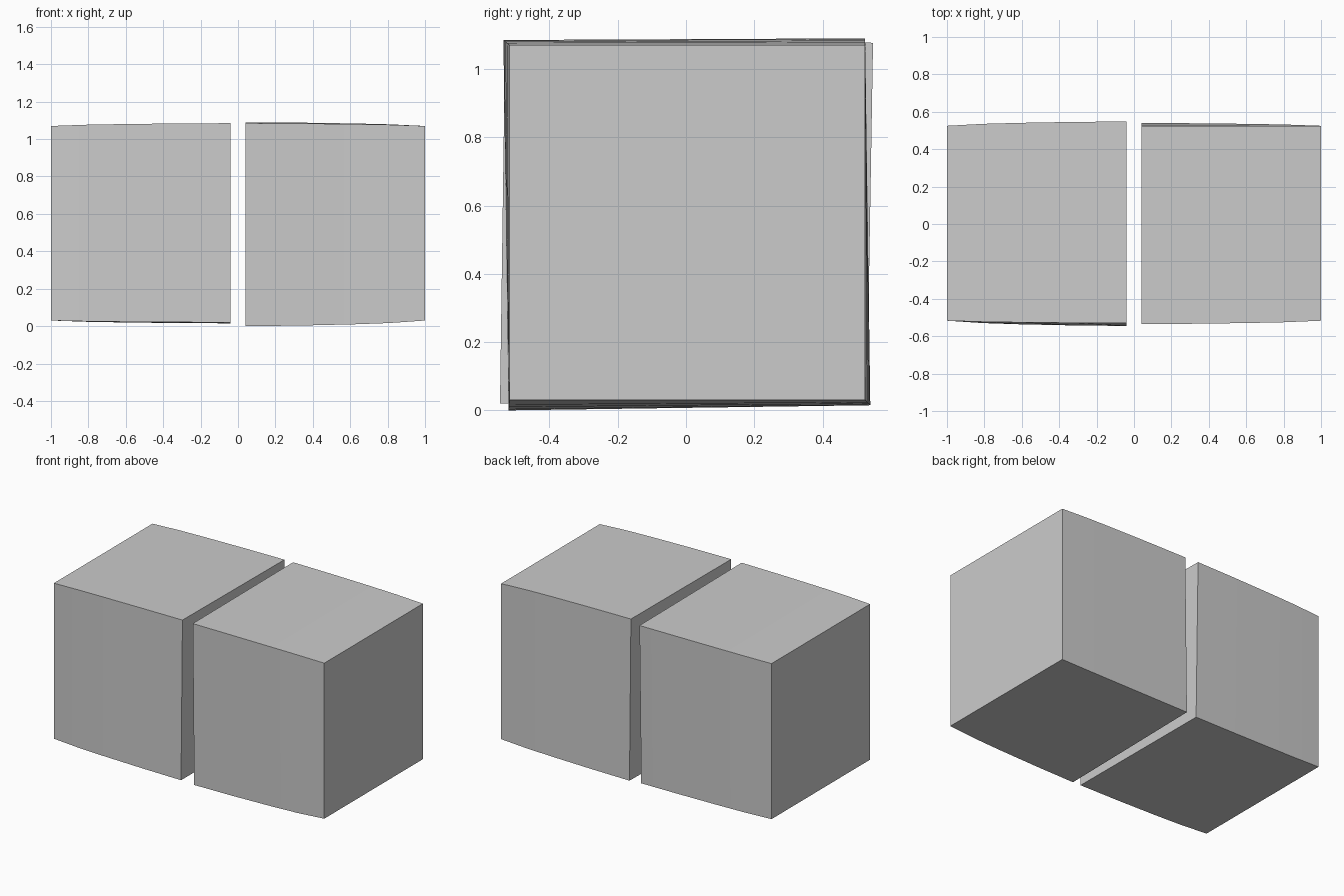
import bpy, bmesh

if "Cube" in bpy.data.objects:
    bpy.data.objects.remove(bpy.data.objects["Cube"])

# Outer end is a clean square; each inner end is swollen and slightly twisted (y, z corners)
OUTER = [(-0.517, 0.03), (0.525, 0.03), (0.525, 1.07), (-0.517, 1.07)]
INNER_LEFT = [(-0.545, 0.02), (0.53, 0.015), (0.548, 1.077), (-0.53, 1.085)]
INNER_RIGHT = [(-0.52, 0.0), (0.54, 0.015), (0.525, 1.09), (-0.535, 1.085)]
# Position along the block, amount of swelling
STEPS = [(0, 0), (0.2, 0.45), (0.4, 0.68), (0.7, 0.9), (1, 1)]


def make_block(name, side, inner):
    bm = bmesh.new()
    rings = []
    for t, swell in STEPS:
        x = side * (1 + (0.04 - 1) * t)
        rings.append([bm.verts.new((x, a[0] + (b[0] - a[0]) * swell,
                                    a[1] + (b[1] - a[1]) * swell))
                      for a, b in zip(OUTER, inner)])
    for r0, r1 in zip(rings, rings[1:]):
        for i in range(4):
            j = (i + 1) % 4
            bm.faces.new((r0[i], r0[j], r1[j], r1[i]))
    bm.faces.new(rings[0])
    bm.faces.new(rings[-1])
    bmesh.ops.recalc_face_normals(bm, faces=bm.faces)
    mesh = bpy.data.meshes.new(name)
    bm.to_mesh(mesh)
    bm.free()
    obj = bpy.data.objects.new(name, mesh)
    bpy.context.collection.objects.link(obj)
    # Smooth sides, sharp corners
    bpy.ops.object.select_all(action='DESELECT')
    obj.select_set(True)
    bpy.context.view_layer.objects.active = obj
    bpy.ops.object.shade_smooth_by_angle()


# The two halves, separated by a narrow gap
make_block("left_block", -1, INNER_LEFT)
make_block("right_block", 1, INNER_RIGHT)
